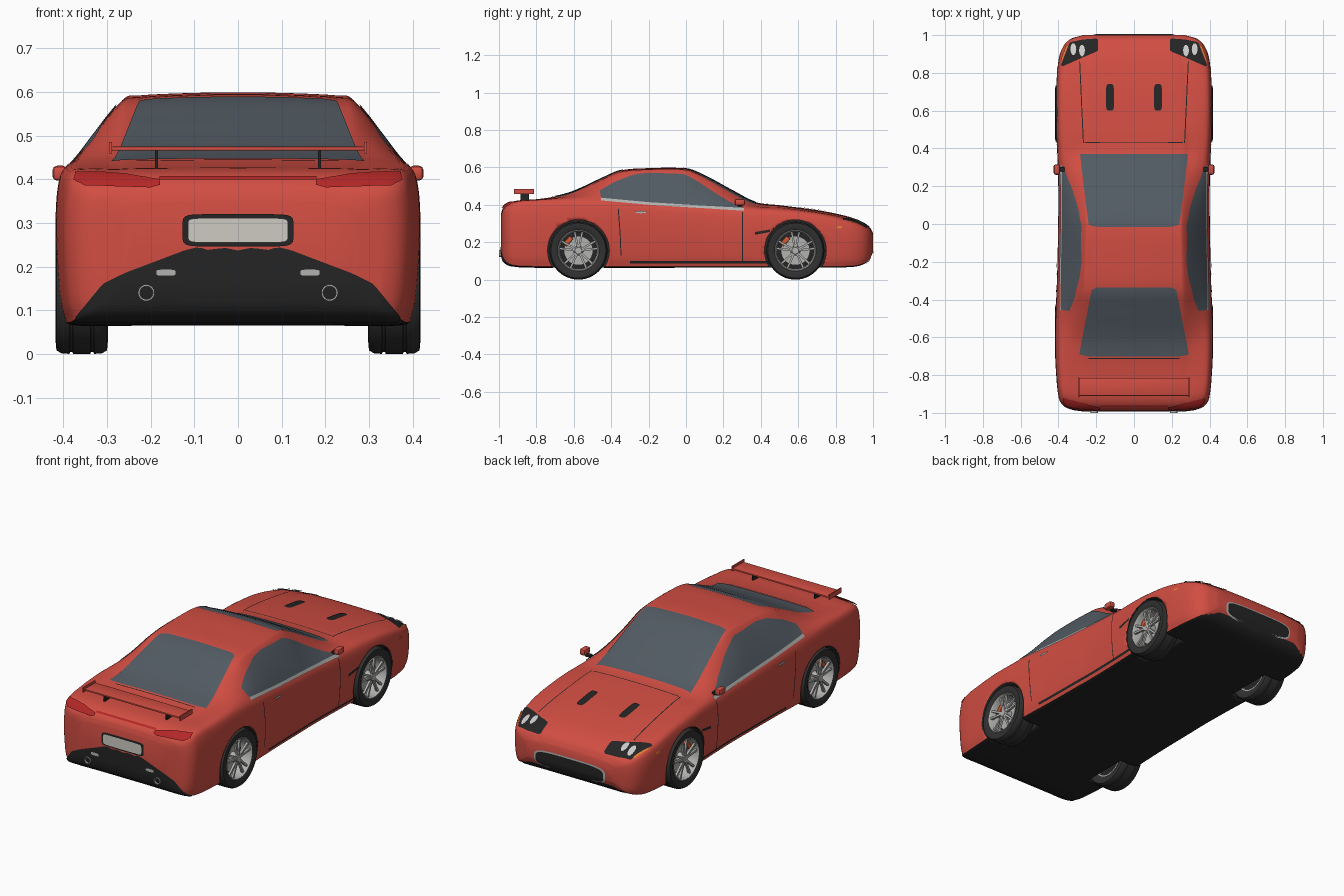
import bpy, bmesh
from math import cos, sin, pi, radians
from mathutils import Vector, Matrix
from mathutils.bvhtree import BVHTree

if "Cube" in bpy.data.objects:
    bpy.data.objects.remove(bpy.data.objects["Cube"])


def mat(name, r, g, b):
    m = bpy.data.materials.new(name)
    m.diffuse_color = (r, g, b, 1)
    m.use_nodes = True
    m.node_tree.nodes["Principled BSDF"].inputs["Base Color"].default_value = m.diffuse_color
    return m


RED = mat("red_paint", .64, .075, .055)
BLACK = mat("black_plastic", .018, .018, .018)
RUBBER = mat("rubber", .03, .03, .03)
GLASS = mat("glass", .085, .105, .125)
SILVER = mat("silver", .45, .45, .44)
LAMP = mat("tail_lamp_red", .45, .02, .02)
WHITE = mat("lamp_white", .85, .85, .85)
PLATE = mat("plate_white", .62, .6, .54)
ORANGE = mat("orange", .75, .2, .03)
CALIPER = mat("caliper_red", .65, .1, .03)


def make(name, verts, faces, *mats, fix=True):
    me = bpy.data.meshes.new(name)
    me.from_pydata([tuple(v) for v in verts], [], faces)
    if fix:
        bm = bmesh.new()
        bm.from_mesh(me)
        bmesh.ops.recalc_face_normals(bm, faces=bm.faces)
        bm.to_mesh(me)
        bm.free()
    ob = bpy.data.objects.new(name, me)
    bpy.context.collection.objects.link(ob)
    for m in mats:
        me.materials.append(m)
    bpy.ops.object.select_all(action='DESELECT')
    bpy.context.view_layer.objects.active = ob
    ob.select_set(True)
    bpy.ops.object.shade_smooth_by_angle(angle=radians(35))
    return ob


def spline(xs, pts, steps):
    """Smooth curve of tuples through pts at parameters xs."""
    n, out = len(pts), []
    V = [Vector(p) for p in pts]
    tan = [(V[min(i + 1, n - 1)] - V[max(i - 1, 0)]) /
           (xs[min(i + 1, n - 1)] - xs[max(i - 1, 0)]) for i in range(n)]
    for i in range(n - 1):
        h = xs[i + 1] - xs[i]
        for k in range(steps):
            t = k / steps
            out.append(V[i] * (2*t**3 - 3*t*t + 1) + tan[i] * h * (t**3 - 2*t*t + t)
                       + V[i + 1] * (3*t*t - 2*t**3) + tan[i + 1] * h * (t**3 - t*t))
    return out + [V[-1]]


def lathe(name, prof, c, axis, m, n=40, s=1):
    """Closed profile of (along, radius) turned about the x or y axis."""
    vs, k = [], len(prof)
    for i in range(n):
        a, b = cos(2*pi*i/n), sin(2*pi*i/n)
        for t, r in prof:
            o = (t*s, r*a, r*b) if axis == 'x' else (r*a, t, r*b)
            vs.append(Vector(c) + Vector(o))
    fs = [(i*k + j, i*k + (j+1) % k, (i+1) % n*k + (j+1) % k, (i+1) % n*k + j)
          for i in range(n) for j in range(k)]
    return make(name, vs, fs, m)


def boxes(name, mats4, m, bevel=0):
    bm = bmesh.new()
    for M in mats4:
        bmesh.ops.create_cube(bm, size=1, matrix=M)
    if bevel:
        bmesh.ops.bevel(bm, geom=bm.edges[:], offset=bevel, segments=2, affect='EDGES', profile=.5)
    vs = [v.co.copy() for v in bm.verts]
    bm.verts.index_update()
    fs = [[v.index for v in f.verts] for f in bm.faces]
    bm.free()
    return make(name, vs, fs, m)


def block(c, size):
    return Matrix.Translation(c) @ Matrix.Diagonal((*size, 1))


# Body shell: y, half width, bottom, shoulder z, roof edge x, roof edge z, centre z
stations = [
    (-.99, .27, .15, .33, .20, .345, .35), (-.98, .34, .105, .36, .23, .375, .38),
    (-.95, .385, .08, .39, .26, .405, .408), (-.90, .402, .068, .412, .28, .42, .423),
    (-.8, .412, .065, .42, .28, .426, .43), (-.7, .417, .065, .425, .29, .437, .445),
    (-.6, .418, .065, .428, .29, .458, .473), (-.45, .414, .065, .425, .278, .525, .542),
    (-.35, .41, .065, .42, .272, .566, .584), (-.2, .405, .065, .41, .267, .579, .596),
    (0, .402, .065, .395, .262, .576, .594), (.1, .40, .065, .39, .266, .532, .556),
    (.25, .402, .065, .38, .282, .45, .475), (.37, .406, .065, .375, .29, .397, .415),
    (.5, .412, .065, .37, .29, .388, .398), (.7, .412, .065, .35, .28, .362, .372),
    (.85, .402, .067, .317, .26, .333, .342), (.93, .38, .076, .29, .24, .306, .315),
    (.98, .335, .105, .26, .21, .277, .283), (1.0, .27, .15, .235, .18, .245, .25)]
rings = []
for y, w, zb, S, R, E, T in spline([s[0] for s in stations], stations, 5):
    h, q = S - zb, .945 * w
    half = [(0, zb), (.5*w, zb), (.89*w, zb), (.955*w, zb + .06*h), (.985*w, zb + .25*h),
            (w, zb + .6*h), (.988*w, zb + .87*h), (q, S), (q*.5 + R*.5 + .004, S*.5 + E*.5 + .004),
            (R, E), (.85*R, E + .6*(T - E)), (.4*R, T - .08*(T - E)), (0, T)]
    c = spline(range(len(half)), half, 4)
    rings.append([Vector((p[0], y, p[1])) for p in c] + [Vector((-p[0], y, p[1])) for p in c[-2:0:-1]])
k = len(rings[0])
faces = [(i*k + j, i*k + (j+1) % k, (i+1)*k + (j+1) % k, (i+1)*k + j)
         for i in range(len(rings) - 1) for j in range(k)]
faces += [tuple(range(k)), tuple(range((len(rings)-1)*k, len(rings)*k))]
body = make("body_shell", [v for r in rings for v in r], faces, RED, BLACK)
for p in body.data.polygons:
    if p.normal.z < -.7 and p.center.z < .1:
        p.material_index = 1
bvh = BVHTree.FromPolygons([v.co.copy() for v in body.data.vertices],
                           [tuple(p.vertices) for p in body.data.polygons])

# Wheel arches cut into the body
WHEELS = [(s, y) for s in (1, -1) for y in (-.575, .585)]
for s, y in WHEELS:
    bm = bmesh.new()
    bmesh.ops.create_cone(bm, cap_ends=True, segments=48, radius1=.165, radius2=.165, depth=.24,
                          matrix=Matrix.Translation((s*.4, y, .155)) @ Matrix.Rotation(pi/2, 4, 'Y'))
    vs = [v.co.copy() for v in bm.verts]
    bm.verts.index_update()
    cut = make("arch_cutter", vs, [[v.index for v in f.verts] for f in bm.faces], RED, BLACK)
    bm.free()
    for p in cut.data.polygons:
        p.material_index = 1
    cut.hide_render = True
    mod = body.modifiers.new("arch", 'BOOLEAN')
    mod.operation, mod.object, mod.solver = 'DIFFERENCE', cut, 'EXACT'
    bpy.context.view_layer.objects.active = body
    bpy.ops.object.modifier_apply(modifier=mod.name)
    bpy.data.objects.remove(cut)

VIEWS = {'right': (lambda u, v: Vector((2, u, v)), Vector((-1, 0, 0))),
         'top': (lambda u, v: Vector((u, v, 2)), Vector((0, 0, -1))),
         'rear': (lambda u, v: Vector((u, -2, v)), Vector((0, 1, 0))),
         'front': (lambda u, v: Vector((u, 2, v)), Vector((0, -1, 0)))}


def resample(line, n):
    pts = [Vector(p) for p in line]
    d = [0]
    for a, b in zip(pts, pts[1:]):
        d.append(d[-1] + (b - a).length)
    out, j = [], 0
    for i in range(n + 1):
        t = d[-1] * i / n
        while j < len(pts) - 2 and d[j + 1] < t:
            j += 1
        out.append(pts[j].lerp(pts[j + 1], (t - d[j]) / (d[j + 1] - d[j])))
    return out


def panel(name, lower, upper, view, m, off=.003, both=False, n=24, rows=6):
    """Patch between two 2D lines, projected onto the body surface."""
    start, ray = VIEWS[view]
    A, B = resample(lower, n), resample(upper, n)
    vs = []
    for r in range(rows + 1):
        for a, b in zip(A, B):
            o = start(*a.lerp(b, r / rows))
            hit, nor = bvh.ray_cast(o, ray)[:2]
            if hit is None:
                hit, nor = bvh.find_nearest(o + ray*1.2)[:2]
            vs.append(hit + (nor if nor.dot(ray) < 0 else -nor) * off)
    fs = [(r*(n+1) + i, r*(n+1) + i + 1, (r+1)*(n+1) + i + 1, (r+1)*(n+1) + i)
          for r in range(rows) for i in range(n)]
    mid = fs[len(fs)//2]
    if (vs[mid[1]] - vs[mid[0]]).cross(vs[mid[3]] - vs[mid[0]]).dot(ray) > 0:
        fs = [f[::-1] for f in fs]
    make(name, vs, fs, m, fix=False)
    if both:
        make(name + "_left", [(-v.x, v.y, v.z) for v in vs], [f[::-1] for f in fs], m, fix=False)


def seam(name, line, shift, view, m=BLACK, both=True, off=.002):
    panel(name, line, [(u + shift[0], v + shift[1]) for u, v in line], view, m, off, both, 30, 1)


def oval(name, c, rx, ry, view, m, p=1, off=.004, both=False):
    arcs = [[(c[0] - rx*(1 if cos(t) > 0 else -1)*abs(cos(t))**p, c[1] + e*ry*sin(t)**p)
             for t in [radians(3 + 174*i/40) for i in range(41)]] for e in (-1, 1)]
    panel(name, arcs[0], arcs[1], view, m, off, both, 32, 6)


# Windows
panel("windscreen", [(-.285, .37), (.285, .37)], [(-.24, -.005), (-.2, -.015), (.2, -.015), (.24, -.005)], 'top', GLASS, rows=16)
panel("rear_window", [(-.29, -.69), (-.25, -.7), (.25, -.7), (.29, -.69)], [(-.225, -.35), (-.2, -.335), (.2, -.335), (.225, -.35)], 'top', GLASS, rows=16)
panel("side_window", [(-.455, .435), (-.2, .41), (.1, .39), (.31, .378)],
      [(-.46, .475), (-.38, .522), (-.28, .56), (-.2, .57), (-.01, .563), (.06, .525), (.15, .465),
       (.24, .41), (.31, .382)], 'right', GLASS, both=True, n=40, rows=10)
seam("window_trim", [(-.455, .421), (-.2, .398), (.1, .379), (.31, .366)], (0, .014), 'right', SILVER, off=.005)

# Panel gaps, side details
seam("door_front_gap", [(.3, .1), (.3, .36)], (.005, 0), 'right')
seam("door_rear_gap", [(-.35, .13), (-.355, .25), (-.365, .38)], (.005, 0), 'right')
seam("sill_strip", [(-.3, .088), (.45, .088)], (0, .012), 'right')
seam("hood_side_gap", [(.265, .43), (.285, .86)], (.005, 0), 'top')
seam("hood_rear_gap", [(-.26, .43), (.26, .43)], (0, .005), 'top', both=False)
seam("trunk_gap", [(-.24, -.715), (.24, -.715)], (0, .005), 'top', both=False)
panel("side_vent", [(.37, .24), (.45, .255)], [(.37, .255), (.45, .268)], 'right', BLACK, both=True)
oval("hood_vent", (.127, .67), .021, .07, 'top', BLACK, .4, both=True)
oval("door_handle", (-.24, .36), .03, .006, 'right', SILVER, .6, .008, True)
oval("side_marker", (.82, .28), .014, .006, 'right', ORANGE, .6, both=True)

# Headlights
panel("headlight", [(.19, .975), (.19, .915), (.25, .89), (.375, .835)],
      [(.2, .98), (.27, .975), (.34, .96), (.385, .84)], 'top', BLACK, both=True, rows=8)
for x, y in ((.275, .915), (.32, .922)):
    oval("headlight_lens", (x, y), .015, .03, 'top', WHITE, off=.008, both=True)
panel("turn_signal", [(.345, .945), (.378, .865)], [(.355, .945), (.385, .865)], 'top', ORANGE, .006, True)

# Front grille and chin
panel("front_chin", [(-.33, .085), (.33, .085)], [(-.3, .1), (-.25, .125), (.25, .125), (.3, .1)], 'front', BLACK)
oval("grille_frame", (0, .165), .215, .048, 'front', SILVER, .5, .003)
oval("grille", (0, .165), .205, .041, 'front', BLACK, .5, .006)

# Rear diffuser, plate, lamps
panel("rear_diffuser", [(-.365, .073), (.365, .073)],
      [(-.37, .085), (-.31, .16), (-.26, .185), (-.12, .238), (-.09, .245), (-.07, .238), (-.03, .243), (0, .237),
       (.03, .243), (.07, .238), (.09, .245), (.12, .238), (.26, .185), (.31, .16), (.37, .085)],
      'rear', BLACK, n=60, rows=10)
oval("plate_frame", (0, .283), .127, .037, 'rear', BLACK, .25, .004)
oval("number_plate", (0, .283), .115, .028, 'rear', PLATE, .2, .008)
panel("tail_lamp", [(.178, .383), (.2, .377), (.35, .382), (.372, .395)],
      [(.18, .395), (.26, .407), (.32, .411), (.37, .411)], 'rear', LAMP, .008, True)
seam("tail_lamp_bar", [(-.18, .396), (.18, .396)], (0, .007), 'rear', LAMP, False, .005)
oval("reverse_lamp", (.165, .186), .023, .008, 'rear', SILVER, .5, .008, True)

# Rear wing
boxes("wing_blade", [block((0, -.862, .47), (.58, .095, .009))], RED, .003)
boxes("wing_end_plates", [block((s*.292, -.866, .472), (.006, .105, .026)) for s in (1, -1)], RED)
boxes("wing_posts", [block((s*.187, -.863, .446), (.007, .045, .042)) for s in (1, -1)], BLACK)

for s in (1, -1):
    # Exhausts and mirrors
    lathe("exhaust", [(-1.0, .019), (-.9, .019), (-.9, .001), (-.97, .001), (-.97, .015), (-1.0, .015)],
          (s*.21, 0, .14), 'y', SILVER, 24)
    boxes("mirror", [block((s*.408, .288, .414), (.034, .055, .034))], RED, .01)
    boxes("mirror_arm", [block((s*.383, .29, .397), (.03, .022, .012))], BLACK)

# Wheels
tread = [(-.058, .147), (-.046, .154), (-.028, .155), (-.027, .151), (-.021, .151), (-.02, .155)]
tyre = [(-.05, .106), (-.06, .125)] + tread
tyre += [(-x, r) for x, r in reversed(tyre)]
for s, y in WHEELS:
    c = Vector((s*.358, y, .155))
    lathe("tyre", tyre, c, 'x', RUBBER, 48, s)
    lathe("rim", [(.05, .113), (.055, .107), (.045, .1), (-.05, .098), (-.05, .107)], c, 'x', SILVER, 48, s)
    lathe("wheel_back", [(-.03, .1), (-.03, .001), (-.02, .001), (-.02, .1)], c, 'x', BLACK, 32, s)
    lathe("brake_disc", [(.0, .078), (.0, .001), (.01, .001), (.01, .078)], c, 'x', SILVER, 32, s)
    lathe("hub", [(.0, .027), (.042, .026), (.05, .018), (.05, .001), (.0, .001)], c, 'x', SILVER, 24, s)
    boxes("spokes", [Matrix.Translation(c) @ Matrix.Rotation(2*pi*i/5 + d, 4, 'X') @ block((s*.042, 0, .06), (.012, .011, .088))
                     for i in range(5) for d in (-.2, .2)], SILVER)
    boxes("brake_caliper", [Matrix.Translation(c) @ Matrix.Rotation(radians(48), 4, 'X') @ block((s*.018, 0, .075), (.022, .055, .026))],
          CALIPER, .004)
